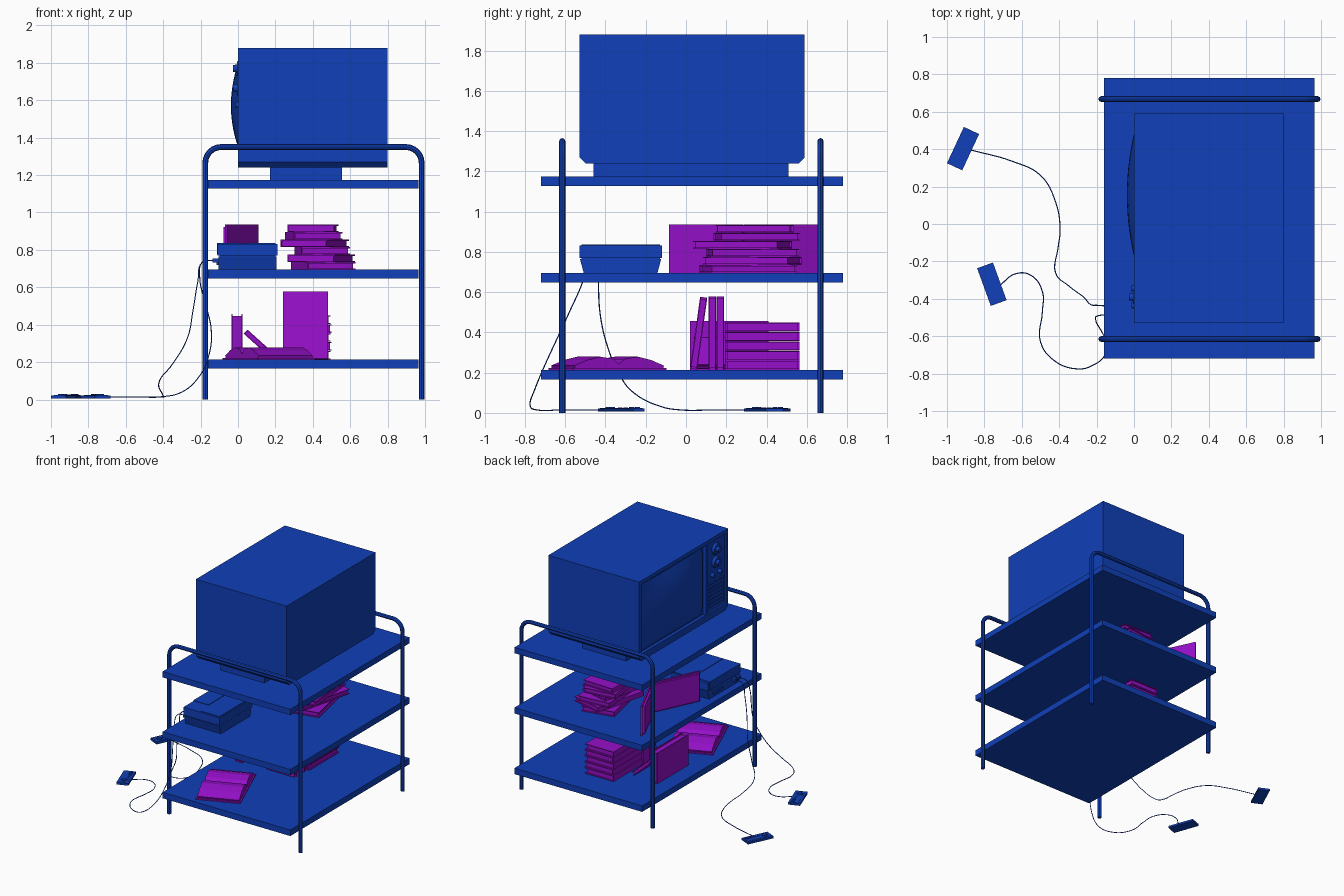
import bpy, bmesh, math
from mathutils import Matrix, Euler, Vector

if "Cube" in bpy.data.objects:
    bpy.data.objects.remove(bpy.data.objects["Cube"])


def material(name, rgb):
    m = bpy.data.materials.new(name)
    m.diffuse_color = (*rgb, 1)
    m.use_nodes = True
    m.node_tree.nodes["Principled BSDF"].inputs["Base Color"].default_value = m.diffuse_color
    return m


BLUE = material("blue", (0.005, 0.05, 0.48))
PURPLE = material("purple", (0.3, 0.005, 0.58))


def finish(name, bm, mat, loc=(0, 0, 0), rot=(0, 0, 0)):
    bmesh.ops.recalc_face_normals(bm, faces=bm.faces)
    me = bpy.data.meshes.new(name)
    bm.to_mesh(me)
    bm.free()
    ob = bpy.data.objects.new(name, me)
    bpy.context.collection.objects.link(ob)
    me.materials.append(mat)
    ob.location = loc
    ob.rotation_euler = [math.radians(a) for a in rot]
    return ob


def boxes(name, parts, mat, loc=(0, 0, 0), rot=(0, 0, 0)):
    """One object made of boxes, each given as (low corner, high corner)."""
    bm = bmesh.new()
    for lo, hi in parts:
        lo, hi = Vector(lo), Vector(hi)
        m = Matrix.Translation((lo + hi) / 2) @ Matrix.Diagonal((*(hi - lo), 1))
        bmesh.ops.create_cube(bm, size=1, matrix=m)
    return finish(name, bm, mat, loc, rot)


def prism(name, profile, x0, x1, mat, loc=(0, 0, 0), rot=(0, 0, 0)):
    """Extrude a y-z profile along x."""
    bm = bmesh.new()
    face = bm.faces.new([bm.verts.new((x0, y, z)) for y, z in profile])
    out = bmesh.ops.extrude_face_region(bm, geom=[face])
    verts = [v for v in out["geom"] if isinstance(v, bmesh.types.BMVert)]
    bmesh.ops.translate(bm, verts=verts, vec=(x1 - x0, 0, 0))
    return finish(name, bm, mat, loc, rot)


def knob(name, loc, radius, depth, axis_rot, sides=20):
    bm = bmesh.new()
    bmesh.ops.create_cone(bm, cap_ends=True, segments=sides, radius1=radius,
                          radius2=radius * 0.85, depth=depth)
    return finish(name, bm, BLUE, loc, axis_rot)


def tube(name, pts, radius, bevel_res, smooth_path):
    cu = bpy.data.curves.new(name, "CURVE")
    cu.dimensions = "3D"
    cu.bevel_depth, cu.bevel_resolution = radius, bevel_res
    cu.use_fill_caps = True
    cu.resolution_u = 6
    sp = cu.splines.new("BEZIER" if smooth_path else "POLY")
    if smooth_path:
        sp.bezier_points.add(len(pts) - 1)
        for p, co in zip(sp.bezier_points, pts):
            p.co = co
            p.handle_left_type = p.handle_right_type = "AUTO"
    else:
        sp.points.add(len(pts) - 1)
        for p, co in zip(sp.points, pts):
            p.co = (*co, 1)
    ob = bpy.data.objects.new(name, cu)
    bpy.context.collection.objects.link(ob)
    cu.materials.append(BLUE)
    bpy.ops.object.select_all(action="DESELECT")
    ob.select_set(True)
    bpy.context.view_layer.objects.active = ob
    bpy.ops.object.convert(target="MESH")
    bpy.ops.object.shade_smooth_by_angle()


def book(name, w, l, t, loc, rot=(0, 0, 0)):
    """Closed book: two boards, a spine and an inset page block."""
    x, y, z, b = w / 2, l / 2, t / 2, 0.006
    boxes(name, [((-x, -y, -z), (x, y, -z + b)), ((-x, -y, z - b), (x, y, z)),
                 ((-x, -y, -z + b), (-x + b, y, z - b)),
                 ((-x + b, -y + .01, -z + b), (x - .01, y - .01, z - b))], PURPLE, loc, rot)


# Rack: three shelves and two bent tube frames
for nm, z0, z1 in (("bottom_shelf", .165, .213), ("middle_shelf", .648, .695), ("top_shelf", 1.128, 1.175)):
    boxes(nm, [((-.16, -.72, z0), (.965, .78, z1))], BLUE)
for nm, y in (("front_frame", -.615), ("rear_frame", .668)):
    xl, xr, top, r = -.175, .982, 1.35, .085
    arc = [math.radians(a) for a in range(0, 91, 15)]
    pts = [(xl, y, 0)] + [(xl + r - r * math.cos(a), y, top - r + r * math.sin(a)) for a in arc]
    pts += [(xr - r + r * math.sin(a), y, top - r + r * math.cos(a)) for a in arc] + [(xr, y, 0)]
    tube(nm, pts, .0155, 2, False)

# Television cabinet with recessed screen opening and control panel
cabinet = prism("tv_cabinet", [(-.53, 1.27), (-.50, 1.24), (.56, 1.24), (.59, 1.27),
                               (.59, 1.88), (-.53, 1.88)], 0, .8, BLUE)
cutter = boxes("tv_cutter", [((-.1, -.25, 1.295), (.025, .56, 1.85)),
                             ((-.1, -.505, 1.295), (.015, -.275, 1.85))], BLUE)
mod = cabinet.modifiers.new("recess", "BOOLEAN")
mod.operation, mod.solver, mod.object = "DIFFERENCE", "EXACT", cutter
bpy.context.view_layer.objects.active = cabinet
bpy.ops.object.modifier_apply(modifier=mod.name)
bpy.data.objects.remove(cutter)
boxes("tv_stand", [((.17, -.46, 1.175), (.555, .51, 1.24))], BLUE)

# Bulging screen
bm = bmesh.new()
bmesh.ops.create_grid(bm, x_segments=16, y_segments=12, size=1)
for v in bm.verts:
    u, w = v.co.x, v.co.y
    v.co = (.02 - .058 * (1 - .9 * u * u) * (1 - .9 * w * w), .155 + .385 * u, 1.573 + .262 * w)
screen = finish("tv_screen", bm, BLUE)
for p in screen.data.polygons:
    p.use_smooth = True
if screen.data.polygons[0].normal.x > 0:
    screen.data.flip_normals()

# Dials and speaker slats
for i, z in enumerate((1.77, 1.665)):
    knob(f"tv_dial_{i}", (.005, -.39, z), .045, .02, (0, -90, 0))
    knob(f"tv_dial_grip_{i}", (-.012, -.39, z), .022, .03, (0, -90, 0))
for i in range(2):
    knob(f"tv_small_dial_{i}", (.002, -.435 + .09 * i, 1.575), .018, .03, (0, -90, 0), 12)
boxes("speaker_slats", [((.004, -.48, 1.33 + .03 * i), (.018, -.30, 1.345 + .03 * i)) for i in range(7)], BLUE)

# Game console: tapered base, lid, flap, ports
prism("console_base", [(-.508, .695), (-.142, .695), (-.123, .765), (-.527, .765)], -.105, .205, BLUE)
boxes("console_lid", [((-.11, -.53, .77), (.21, -.12, .832)), ((-.1, -.52, .763), (.2, -.13, .772)),
                      ((-.113, -.4, .775), (.02, -.14, .836)), ((.04, -.52, .832), (.2, -.13, .836))], BLUE)
boxes("console_buttons", [((-.116, y, .72), (-.1, y + .045, .738)) for y in (-.3, -.23)], BLUE)
boxes("cable_plugs", [((-.135, y - .014, .733), (-.1, y + .014, .755)) for y in (-.44, -.485)], BLUE)

# Controllers on the floor
for i, (x, y, a) in enumerate(((-.914, .403, 65), (-.76, -.322, 110))):
    boxes(f"controller_{i}", [((-.107, -.045, 0), (.107, .045, .016)), ((-.1, -.032, .016), (.1, .03, .018)),
                              ((-.08, -.008, .018), (-.035, .008, .023)), ((-.065, -.023, .018), (-.05, .023, .023)),
                              ((-.02, -.02, .018), (0, -.01, .021)), ((.008, -.02, .018), (.028, -.01, .021)),
                              ((.04, -.025, .018), (.06, -.005, .023)), ((.07, -.025, .018), (.09, -.005, .023))],
          BLUE, (x, y, .006), (0, 0, a))

# Cables
tube("cable_0", [(-.13, -.44, .745), (-.19, -.435, .735), (-.215, -.435, .63), (-.24, -.425, .48), (-.27, -.39, .33),
                 (-.35, -.33, .19), (-.42, -.26, .10), (-.405, -.12, .03), (-.395, -.03, .015), (-.42, .12, .014),
                 (-.50, .26, .014), (-.65, .335, .014), (-.87, .395, .014)], .003, 1, True)
tube("cable_1", [(-.13, -.485, .745), (-.19, -.49, .735), (-.205, -.51, .66), (-.17, -.58, .5), (-.143, -.64, .37),
                 (-.155, -.70, .24), (-.21, -.75, .12), (-.30, -.775, .04), (-.42, -.735, .014), (-.50, -.63, .014),
                 (-.49, -.47, .014), (-.49, -.36, .014), (-.55, -.275, .014), (-.63, -.265, .014),
                 (-.72, -.33, .014)], .003, 1, True)

# Middle shelf: loose stack of books
stack = [(.455, .31, 12, .44), (.445, .33, -14, .44), (.45, .33, 5, .44),
         (.41, .28, -15, .44), (.405, .35, 7, .40), (.40, .34, -2, .38)]
for i, (x, y, a, l) in enumerate(stack):
    book(f"middle_book_{i}", .26, l, .039, (x, y, .715 + .04 * i), (0, 0, a))

# Middle shelf: open book standing on edge
for nm, s in (("near", -1), ("far", 1)):
    boxes(f"open_standing_book_{nm}", [((-.4, -.006, 0), (0, .006, .24)),
                                       ((-.385, -s * .022 if s > 0 else .006, .012),
                                        (0, -.006 if s > 0 else .022, .228))],
          PURPLE, (.105, .285 + s * .004, .695), (0, 0, -s * 65))

# Bottom shelf: stack, upright books, leaning books
for i in range(5):
    book(f"bottom_book_{i}", .25, .37, .046, (.37 + .006 * (i % 2), .378, .237 + .0475 * i))
for i, y in enumerate((.13, .17)):
    book(f"upright_book_{i}", .24, .365, .038, (.36, y, .396), (90, 0, 0))
book("tilted_book", .24, .36, .036, (.36, .063, .396), (82, 0, 0))
book("standing_book", .243, .39, .06, (-.005, .215, .335), (0, -90, 0))
book("leaning_book", .2, .36, .03, (.115, .22, .296), (0, 42, 0))

# Bottom shelf: book lying open
wing = [(.24, .022), (.17, .05), (.10, .066), (.03, .055)]
profile = [(-.235, .008), (.235, .008)] + wing + [(0, .03)] + [(-y, z) for y, z in reversed(wing)]
prism("open_book_pages", profile, -.155, .155, PURPLE, (.165, -.39, .213), (0, 0, 22))
boxes("open_book_cover", [((-.165, -.25, 0), (.165, .25, .009))], PURPLE, (.165, -.39, .213), (0, 0, 22))
